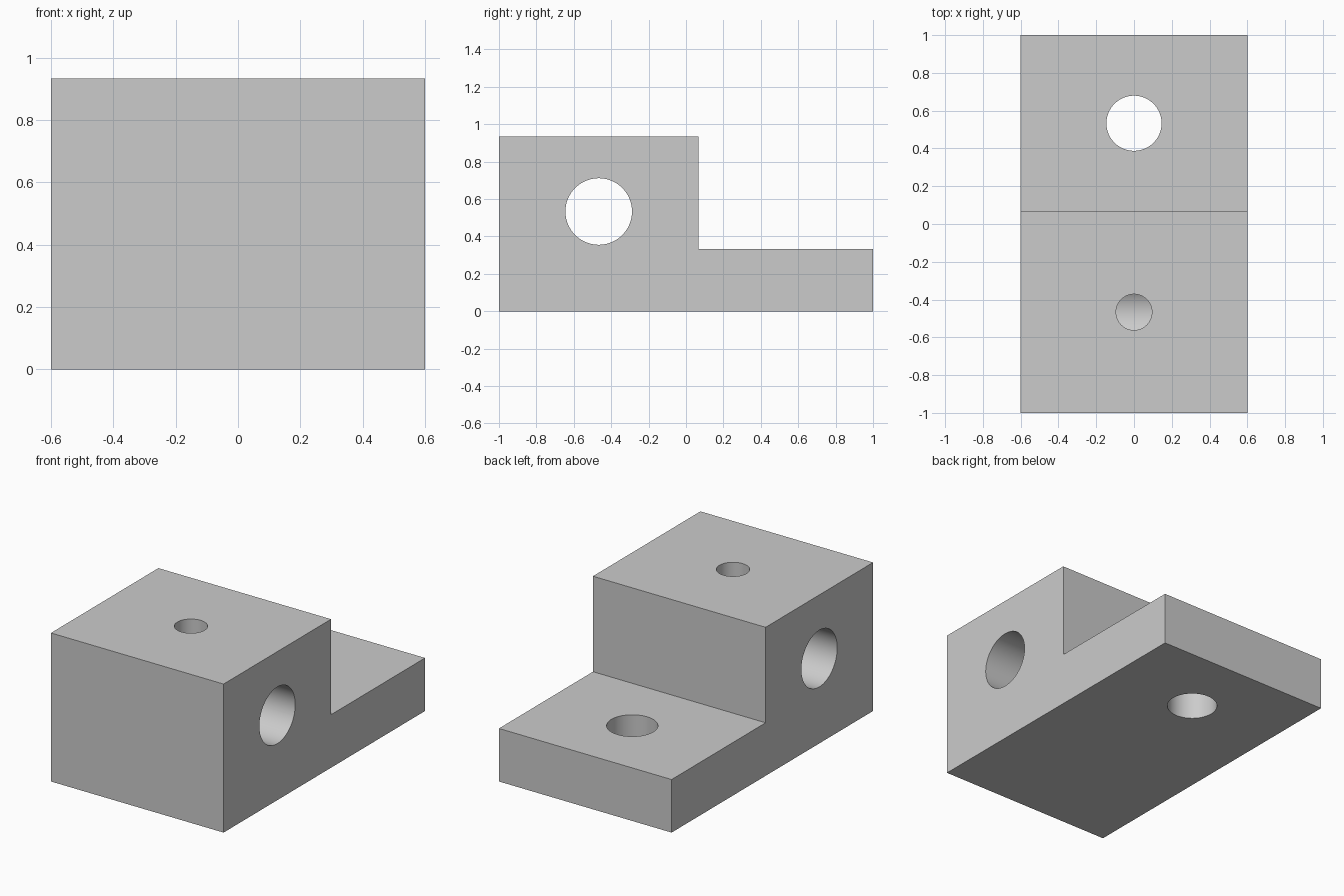
import bpy
import bmesh
from math import radians, pi
from mathutils import Matrix

default = bpy.data.objects.get("Cube")
if default:
    bpy.data.objects.remove(default, do_unlink=True)

UNIT = 1 / 15            # design grid: the block is 30 units long
LENGTH, WIDTH, HEIGHT = 30 * UNIT, 18 * UNIT, 14 * UNIT
BASE, STEP_Y = 5 * UNIT, 1 * UNIT

grey = bpy.data.materials.new("plain grey")
grey.use_nodes = True
colour = (0.6, 0.6, 0.6, 1)
grey.diffuse_color = colour
grey.node_tree.nodes["Principled BSDF"].inputs["Base Color"].default_value = colour


def make_object(name, bm):
    bmesh.ops.recalc_face_normals(bm, faces=bm.faces)
    mesh = bpy.data.meshes.new(name)
    bm.to_mesh(mesh)
    bm.free()
    mesh.materials.append(grey)
    obj = bpy.data.objects.new(name, mesh)
    bpy.context.collection.objects.link(obj)
    return obj


def drill(target, name, radius, centre, depth, along_x=False):
    """Cut a round hole through the target with a hidden cylinder."""
    bm = bmesh.new()
    turn = Matrix.Rotation(pi / 2, 4, 'Y') if along_x else Matrix.Identity(4)
    bmesh.ops.create_cone(bm, cap_ends=True, segments=96, radius1=radius,
                          radius2=radius, depth=depth,
                          matrix=Matrix.Translation(centre) @ turn)
    cutter = make_object(name, bm)
    cutter.hide_render = True
    mod = target.modifiers.new(name, 'BOOLEAN')
    mod.operation, mod.solver, mod.object = 'DIFFERENCE', 'EXACT', cutter
    bpy.context.view_layer.objects.active = target
    bpy.ops.object.modifier_apply(modifier=mod.name)
    bpy.data.objects.remove(cutter, do_unlink=True)


# Stepped block: side profile extruded across the width
profile = [(-LENGTH / 2, 0), (LENGTH / 2, 0), (LENGTH / 2, BASE),
           (STEP_Y, BASE), (STEP_Y, HEIGHT), (-LENGTH / 2, HEIGHT)]
bm = bmesh.new()
side = bm.faces.new([bm.verts.new((-WIDTH / 2, y, z)) for y, z in profile])
extruded = bmesh.ops.extrude_face_region(bm, geom=[side])["geom"]
bmesh.ops.translate(bm, vec=(WIDTH, 0, 0),
                    verts=[v for v in extruded if isinstance(v, bmesh.types.BMVert)])
block = make_object("stepped_block", bm)

# Cross bore, the set screw hole that meets it, and the mounting hole
bore_y, bore_z = -7 * UNIT, 8 * UNIT
drill(block, "cross_bore", 0.178, (0, bore_y, bore_z), 2, along_x=True)
drill(block, "set_screw_hole", 0.095, (0, bore_y, bore_z + 0.5), 1)
drill(block, "mounting_hole", 0.146, (0, 8 * UNIT, 0), 2)

# Smooth bores, crisp edges
bpy.ops.object.select_all(action='DESELECT')
block.select_set(True)
bpy.context.view_layer.objects.active = block
bpy.ops.object.shade_smooth_by_angle(angle=radians(30))
